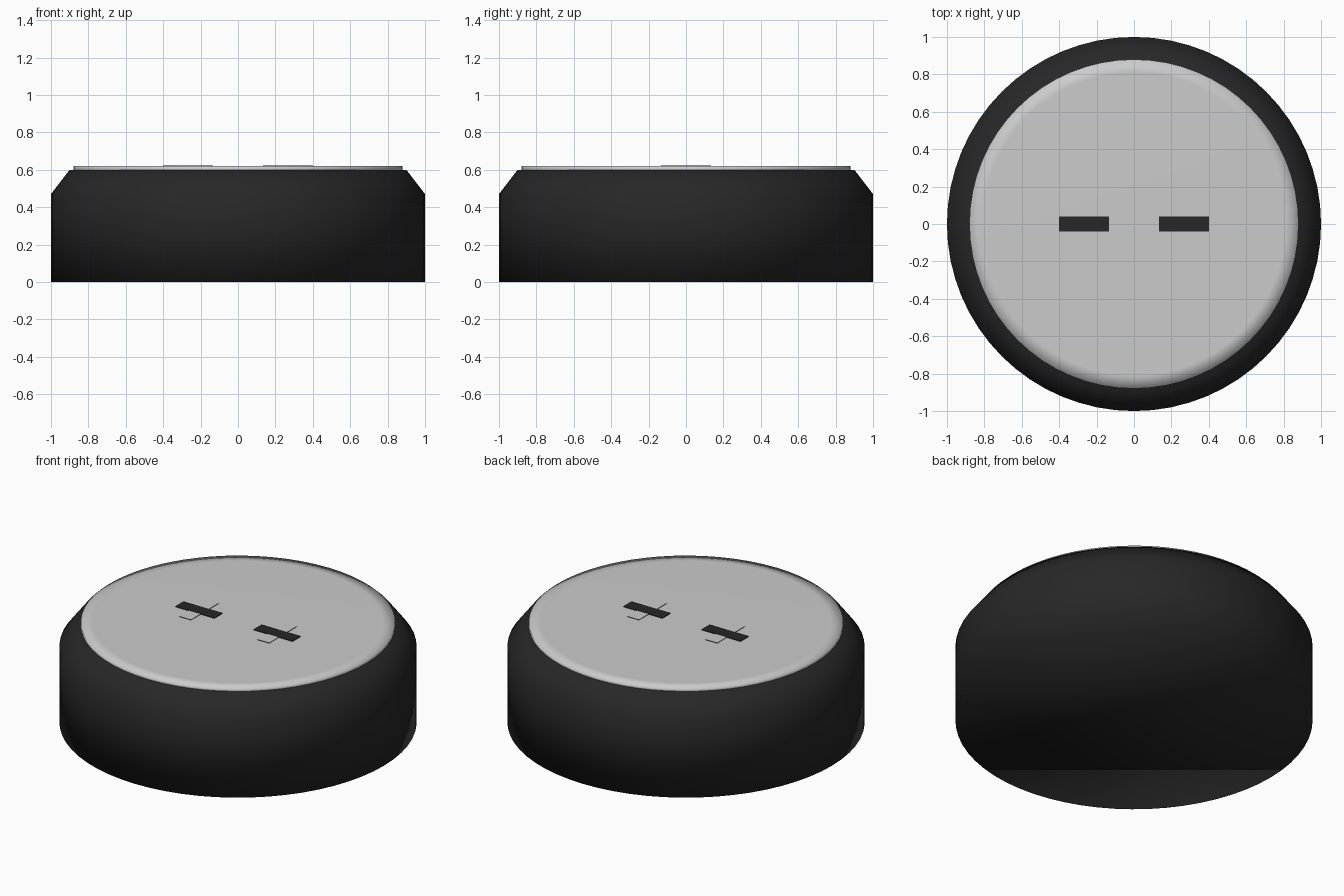
import bpy, bmesh, math

if "Cube" in bpy.data.objects:
    bpy.data.objects.remove(bpy.data.objects["Cube"])

SEGMENTS = 64


def material(name, value):
    mat = bpy.data.materials.new(name)
    mat.diffuse_color = (value, value, value, 1)
    mat.use_nodes = True
    mat.node_tree.nodes["Principled BSDF"].inputs["Base Color"].default_value = mat.diffuse_color
    return mat


def make_object(name, bm, mats=()):
    bmesh.ops.recalc_face_normals(bm, faces=bm.faces)
    mesh = bpy.data.meshes.new(name)
    bm.to_mesh(mesh)
    bm.free()
    obj = bpy.data.objects.new(name, mesh)
    bpy.context.collection.objects.link(obj)
    for mat in mats:
        mesh.materials.append(mat)
    return obj


def turned(name, profile, mats=()):
    """Closed solid from (radius, height) rings, smooth shaded all over."""
    bm = bmesh.new()
    rings = []
    for r, z in profile:
        rings.append([bm.verts.new((r * math.cos(a), r * math.sin(a), z))
                      for a in (2 * math.pi * i / SEGMENTS for i in range(SEGMENTS))])
    for low, high in zip(rings, rings[1:]):
        for i in range(SEGMENTS):
            j = (i + 1) % SEGMENTS
            bm.faces.new((low[i], low[j], high[j], high[i]))
    bm.faces.new(rings[0][::-1])
    bm.faces.new(rings[-1])
    for f in bm.faces:
        f.smooth = True
    return make_object(name, bm, mats)


def bar(name, x, size_x, size_y, top, mats):
    bm = bmesh.new()
    bmesh.ops.create_cube(bm, size=1)
    for v in bm.verts:
        v.co = (x + v.co.x * size_x, v.co.y * size_y, top + (v.co.z - 0.5) * 0.01)
    obj = make_object(name, bm, mats)
    # optional second material covers the top face only
    if len(mats) > 1:
        for p in obj.data.polygons:
            p.material_index = 1 if p.normal.z > 0.5 else 0
    return obj


black = material("black_rubber", 0.02)
grey = material("grey_face", 0.8)

# Black puck with chamfered upper edge
turned("body", [(1, 0), (1, 0.47), (0.9, 0.6)], [black])

# Thin grey disc on top
turned("top_disc", [(0.88, 0.59), (0.88, 0.619), (0.81, 0.62)])

# Two crossed marks: dark bar along x, grey-topped bar along y
for side, x in (("left", -0.267), ("right", 0.267)):
    bar(side + "_long_bar", x, 0.267, 0.08, 0.624, [black])
    bar(side + "_cross_bar", x, 0.08, 0.267, 0.623, [black, grey])
